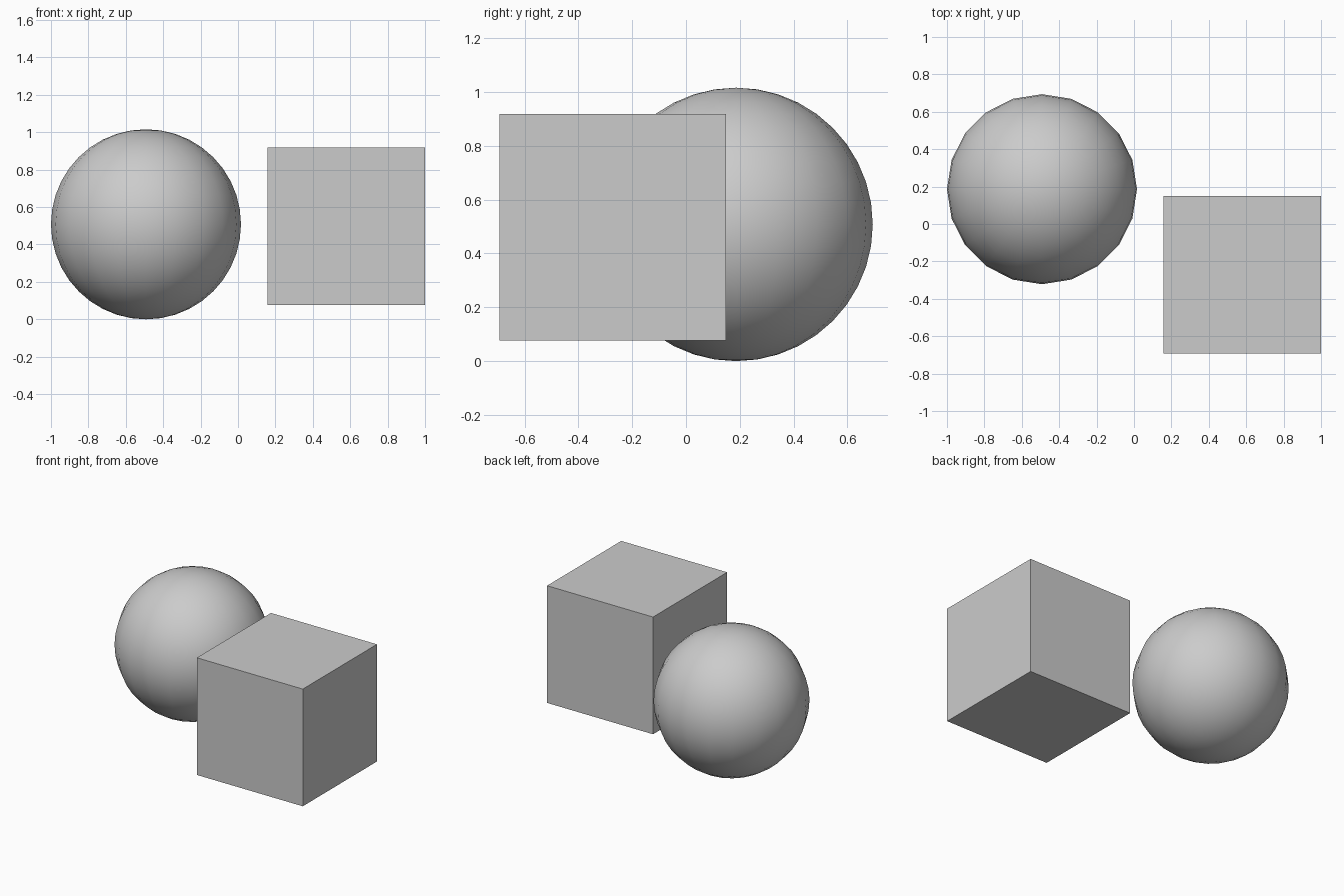
import bpy

if "Cube" in bpy.data.objects:
    bpy.data.objects.remove(bpy.data.objects["Cube"])

# Smooth ball resting on the ground
R = 0.508
bpy.ops.mesh.primitive_uv_sphere_add(segments=20, ring_count=20, radius=R,
                                     location=(-1 + R, 0.186, R))
ball = bpy.context.object
ball.name = "ball"
bpy.ops.object.shade_smooth()

# Flat-sided cube, floating slightly above the ground
S = 0.842
bpy.ops.mesh.primitive_cube_add(size=S, location=(1 - S / 2, -0.272, 0.498))
bpy.context.object.name = "cube"
